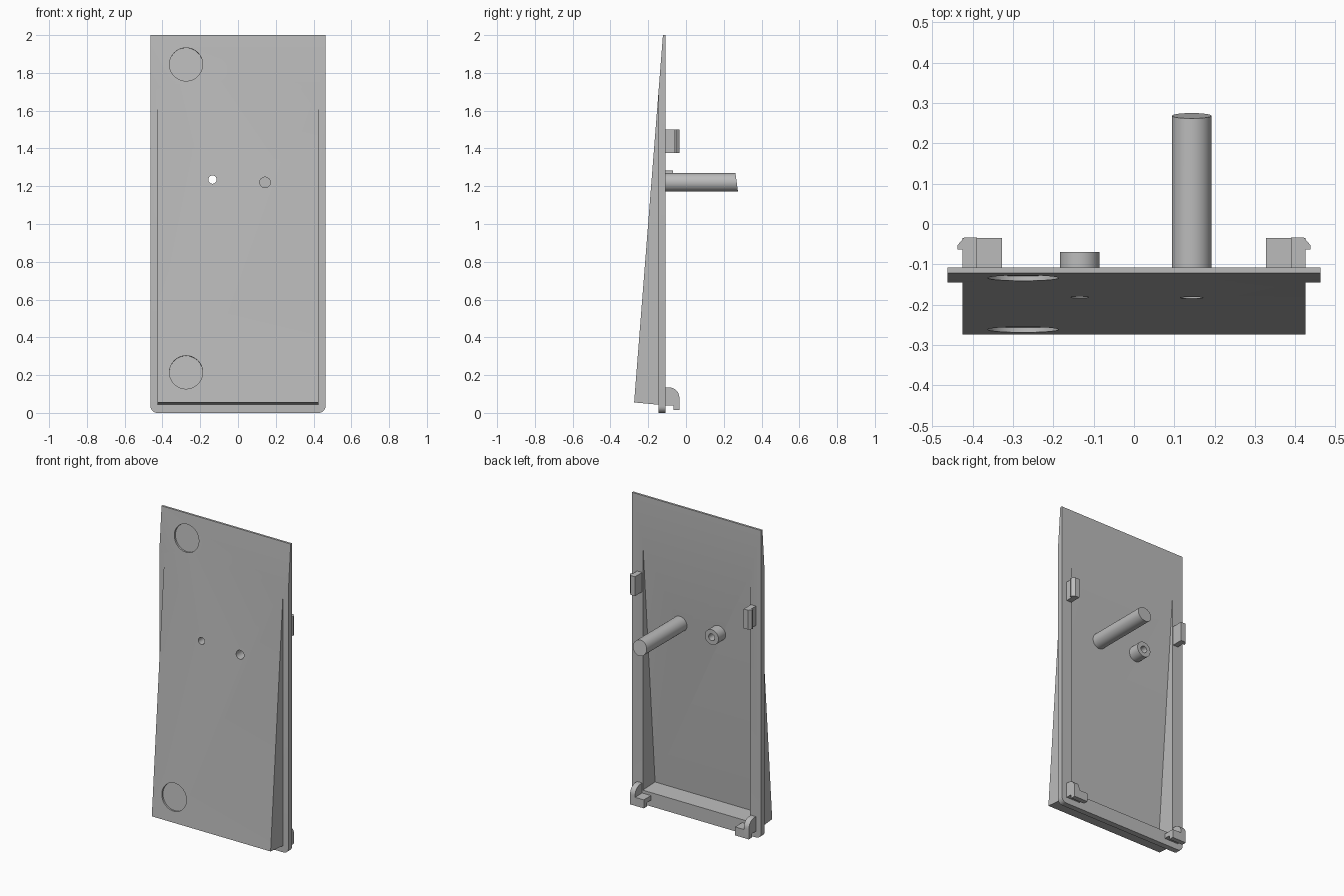
import bpy, bmesh, math
from mathutils import Vector, Matrix

if "Cube" in bpy.data.objects:
    bpy.data.objects.remove(bpy.data.objects["Cube"], do_unlink=True)

grey = bpy.data.materials.new("plain_grey")
grey.use_nodes = True
grey.diffuse_color = (0.5, 0.5, 0.5, 1)
grey.node_tree.nodes["Principled BSDF"].inputs["Base Color"].default_value = (0.5, 0.5, 0.5, 1)

SLOPE = 0.0785      # lean of the front face
BACK = -0.108       # back plane of the panel
front_normal = Vector((0, -1, SLOPE)).normalized()


def front_y(z):
    return -0.122 - (2 - z) * SLOPE


def finish(name, bm):
    bmesh.ops.recalc_face_normals(bm, faces=bm.faces)
    mesh = bpy.data.meshes.new(name)
    bm.to_mesh(mesh)
    bm.free()
    obj = bpy.data.objects.new(name, mesh)
    bpy.context.collection.objects.link(obj)
    mesh.materials.append(grey)
    return obj


def prism(name, points, step):
    bm = bmesh.new()
    face = bm.faces.new([bm.verts.new(p) for p in points])
    new = bmesh.ops.extrude_face_region(bm, geom=[face])["geom"]
    bmesh.ops.translate(bm, vec=step, verts=[v for v in new if isinstance(v, bmesh.types.BMVert)])
    return finish(name, bm)


def side_prism(name, profile, x0, x1):
    return prism(name, [(x0, y, z) for y, z in profile], (x1 - x0, 0, 0))


def cylinder(name, start, end, radius):
    start, end = Vector(start), Vector(end)
    axis = end - start
    turn = axis.to_track_quat("Z", "Y").to_matrix().to_4x4()
    bm = bmesh.new()
    bmesh.ops.create_cone(bm, cap_ends=True, segments=48, radius1=radius, radius2=radius,
                          depth=axis.length, matrix=Matrix.Translation((start + end) / 2) @ turn)
    return finish(name, bm)


def combine(obj, other, operation, keep=False):
    mod = obj.modifiers.new(operation.lower(), "BOOLEAN")
    mod.operation, mod.solver, mod.object = operation, "EXACT", other
    bpy.context.view_layer.objects.active = obj
    bpy.ops.object.modifier_apply(modifier=mod.name)
    if not keep:
        bpy.data.objects.remove(other, do_unlink=True)


def slice_off(obj, point, normal):
    bm = bmesh.new()
    bm.from_mesh(obj.data)
    bmesh.ops.bisect_plane(bm, geom=bm.verts[:] + bm.edges[:] + bm.faces[:], dist=1e-6,
                           plane_co=point, plane_no=normal, clear_outer=True)
    bmesh.ops.holes_fill(bm, edges=[e for e in bm.edges if e.is_boundary], sides=0)
    bmesh.ops.recalc_face_normals(bm, faces=bm.faces)
    bm.to_mesh(obj.data)
    bm.free()


# Flange plate with rounded lower corners
W, R = 0.463, 0.035
outline = [(W, 2), (-W, 2)]
for cx, first in ((-W + R, 180), (W - R, 270)):
    for i in range(7):
        a = math.radians(first + i * 15)
        outline.append((cx + R * math.cos(a), R + R * math.sin(a)))
panel = prism("panel", [(x, -0.145, z) for x, z in outline], (0, BACK + 0.145, 0))

# Raised wedge, trimmed together with the plate by the leaning front plane
wedge = side_prism("wedge", [(-0.4, 0.067), (-0.12, 0.041), (-0.12, 1.85), (-0.4, 1.85)], -0.426, 0.426)
combine(panel, wedge, "UNION")
slice_off(panel, (0, front_y(2), 2), front_normal)

# Hollow behind the wedge
wall = 0.038
cavity = side_prism("cavity", [(0, 0.085), (front_y(0.1) + wall, 0.095),
                               (0, 2 + (0.122 - wall) / SLOPE)], -0.385, 0.385)
combine(panel, cavity, "DIFFERENCE")

# Shallow round recesses in the front
for z in (1.845, 0.215):
    centre = Vector((-0.275, front_y(z), z))
    recess = cylinder("recess", centre - front_normal * 0.012, centre + front_normal * 0.05, 0.088)
    combine(panel, recess, "DIFFERENCE")

# Long rod with slanted tip, and short collar, each with a bore from the front
rod = cylinder("rod", (0.143, -0.165, 1.22), (0.143, 0.35, 1.22), 0.049)
slice_off(rod, (0.143, 0.2685, 1.22), (0, 1, 0.137))
collar = cylinder("collar", (-0.135, -0.165, 1.235), (-0.135, -0.07, 1.235), 0.049)
for part, x, z, radius, end in ((rod, 0.143, 1.22, 0.028, -0.03), (collar, -0.135, 1.235, 0.022, 0.1)):
    bore = cylinder("bore", (x, -0.4, z), (x, end, z), radius)
    combine(panel, bore, "DIFFERENCE", keep=True)
    combine(part, bore, "DIFFERENCE")

# Clips on both sides of the back
arch = [(-0.115, 0.04), (-0.115, 0.135), (-0.09, 0.135)]
for i in range(1, 9):
    a = math.radians(90 - i * 11.25)
    arch.append((-0.09 + 0.055 * math.cos(a), 0.08 + 0.055 * math.sin(a)))
foot_end = [(-0.035, 0.015), (-0.066, 0.015), (-0.066, 0.04)]
foot = [(-0.115, 0.04), (-0.115, 0.07), (-0.035, 0.07)] + foot_end
latch = [(0.39, -0.115), (0.426, -0.115), (0.426, -0.063), (0.438, -0.063),
         (0.438, -0.053), (0.422, -0.034), (0.39, -0.034)]
for side, s in (("left", 1), ("right", -1)):
    prism(side + "_upper_latch", [(s * x, y, 1.375) for x, y in latch], (0, 0, 0.125))
    hook = side_prism(side + "_lower_hook", arch + foot_end, s * 0.39, s * 0.426)
    side_prism(side + "_hook_foot", foot, s * 0.327, s * 0.39)

# Smooth the round parts, keep creases sharp
for obj in bpy.context.scene.objects:
    obj.select_set(obj.type == "MESH")
bpy.context.view_layer.objects.active = panel
bpy.ops.object.shade_smooth_by_angle(angle=math.radians(25))
